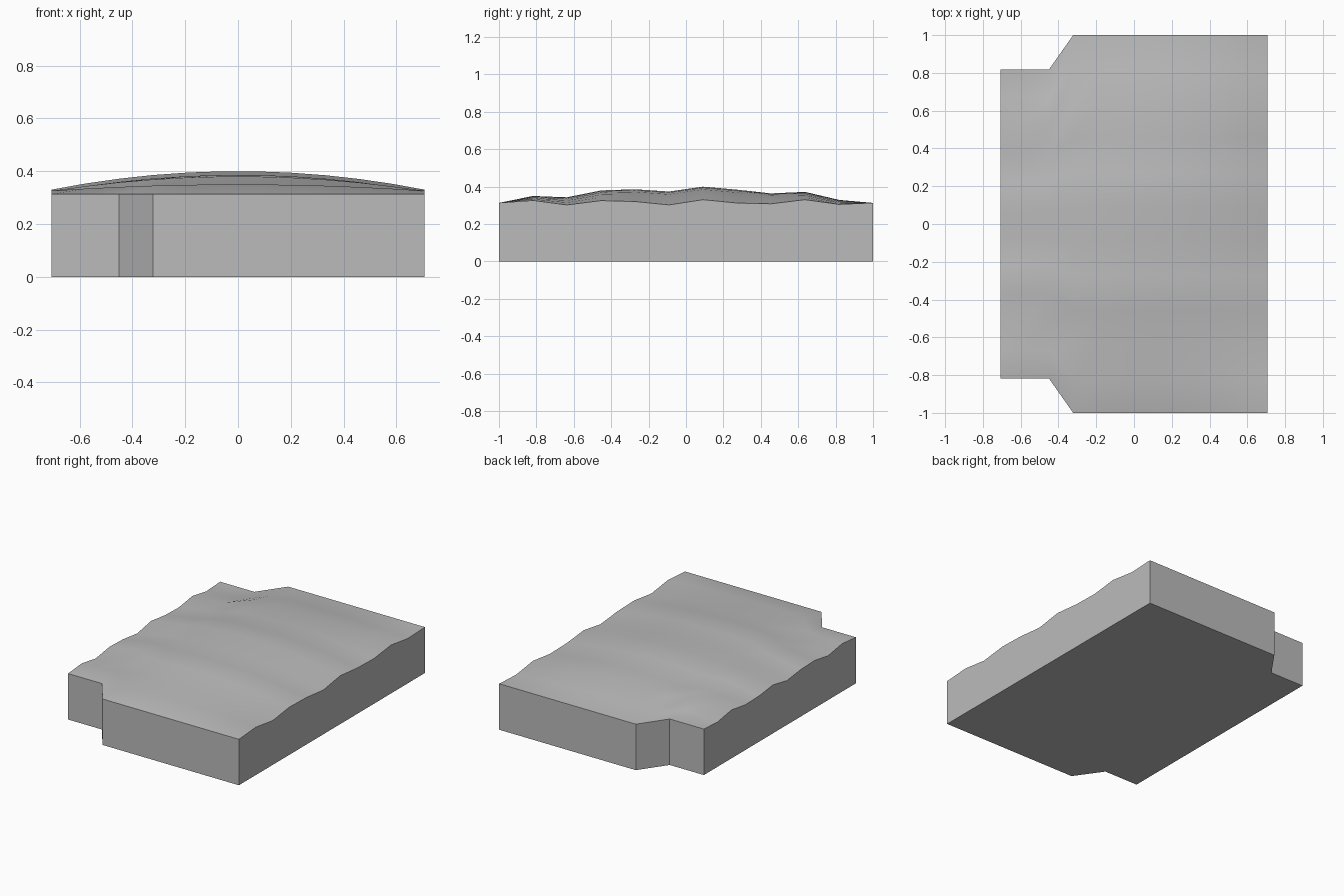
import bpy
import bmesh
import math

if "Cube" in bpy.data.objects:
    bpy.data.objects.remove(bpy.data.objects["Cube"], do_unlink=True)

HALF_X, RIM = 0.707, 0.313
# Heights of each row along the side edges and along the middle crest
SIDE = [.313, .326, .302, .325, .320, .302, .330, .312, .308, .330, .305, .313]
CREST = [.313, .350, .343, .380, .386, .374, .400, .384, .364, .372, .329, .313]
COLUMNS = [-HALF_X, -.58, -.45, -.322, -.19, -.06, .07, .2, .33, .46, .585, HALF_X]


def half_length(x):
    """Plan outline: the two corners on one side are notched."""
    t = min(max((x + .45) / .128, 0), 1)
    return .818 + .182 * t


def top_height(row, x):
    bulge = 1 - (x / HALF_X) ** 2
    return SIDE[row] + (CREST[row] - SIDE[row]) * bulge


# Wavy, gently crowned top surface
bm = bmesh.new()
rows = len(SIDE)
grid = []
for x in COLUMNS:
    grid.append([bm.verts.new((x, half_length(x) * (2 * r / (rows - 1) - 1), top_height(r, x)))
                 for r in range(rows)])
for a, b in zip(grid, grid[1:]):
    for r in range(rows - 1):
        bm.faces.new((a[r], b[r], b[r + 1], a[r + 1]))

# Vertical walls and flat underside
rim = ([c[0] for c in grid] + grid[-1][1:] + [c[-1] for c in reversed(grid[:-1])]
       + grid[0][-2:0:-1])
base = [bm.verts.new((v.co.x, v.co.y, 0)) for v in rim]
for i in range(len(rim)):
    j = (i + 1) % len(rim)
    bm.faces.new((rim[j], rim[i], base[i], base[j]))
bm.faces.new(list(reversed(base)))
bmesh.ops.recalc_face_normals(bm, faces=bm.faces[:])

mesh = bpy.data.meshes.new("slab")
bm.to_mesh(mesh)
bm.free()
slab = bpy.data.objects.new("wavy_slab", mesh)
bpy.context.collection.objects.link(slab)

# Plain grey surface
grey = bpy.data.materials.new("plain grey")
grey.use_nodes = True
colour = (0.5, 0.5, 0.5, 1)
grey.diffuse_color = colour
grey.node_tree.nodes["Principled BSDF"].inputs["Base Color"].default_value = colour
mesh.materials.append(grey)

# Smooth top with crisp wall edges
bpy.ops.object.select_all(action="DESELECT")
slab.select_set(True)
bpy.context.view_layer.objects.active = slab
bpy.ops.object.shade_smooth_by_angle(angle=math.radians(35))
